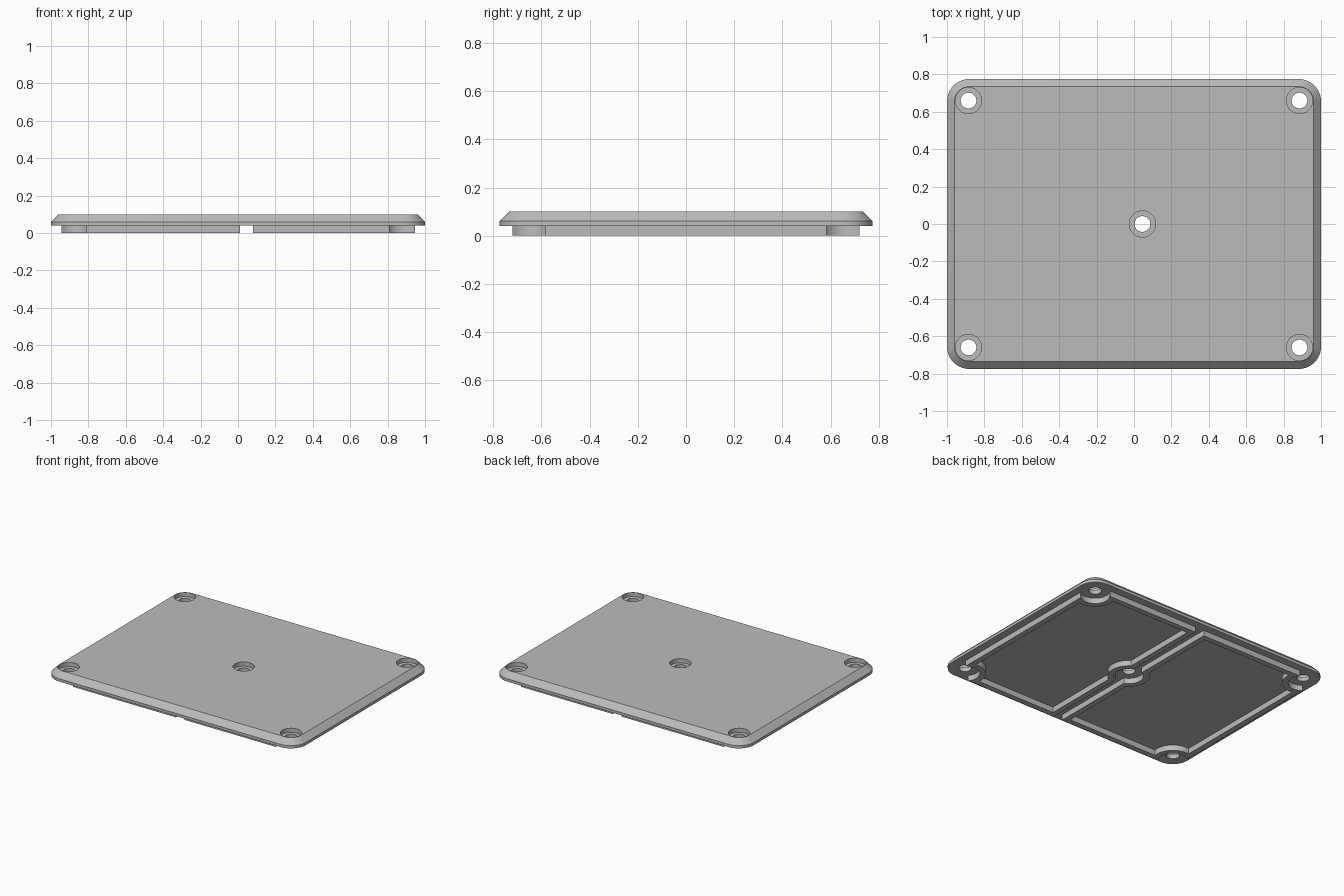
import bpy
import bmesh
from math import atan2, cos, sin, pi, sqrt, radians

if "Cube" in bpy.data.objects:
    bpy.data.objects.remove(bpy.data.objects["Cube"])

HALF_X, HALF_Y = 1.0, 0.775        # plate half size
UNDER, EDGE, TOP = 0.04, 0.06, 0.10  # plate heights
CORNER = 0.12                      # plate corner radius
SCREW_X, SCREW_Y, MID_X = 0.885, 0.66, 0.045
RIB_X, RIB_Y, RIB_T = 0.945, 0.72, 0.04
SCOOP, CHANNEL = 0.097, 0.035      # rib clearance radius, half channel width

grey = bpy.data.materials.new("light_grey")
grey.use_nodes = True
colour = (0.5, 0.5, 0.5, 1)
grey.diffuse_color = colour
grey.node_tree.nodes["Principled BSDF"].inputs["Base Color"].default_value = colour


def finish(bm, name):
    bmesh.ops.recalc_face_normals(bm, faces=bm.faces)
    mesh = bpy.data.meshes.new(name)
    bm.to_mesh(mesh)
    bm.free()
    obj = bpy.data.objects.new(name, mesh)
    bpy.context.collection.objects.link(obj)
    mesh.materials.append(grey)
    return obj


def ring(bm, points, z):
    return [bm.verts.new((x, y, z)) for x, y in points]


def bridge(bm, a, b):
    for i in range(len(a)):
        j = (i + 1) % len(a)
        bm.faces.new((a[i], a[j], b[j], b[i]))


def loft(bm, layers):
    """Closed solid through (outline, height) layers."""
    rings = [ring(bm, points, z) for points, z in layers]
    for a, b in zip(rings, rings[1:]):
        bridge(bm, a, b)
    bm.faces.new(rings[0])
    bm.faces.new(rings[-1])


def arc(cx, cy, r, start, end, steps=14):
    return [(cx + r * cos(start + (end - start) * i / steps),
             cy + r * sin(start + (end - start) * i / steps))
            for i in range(steps + 1)]


def rounded_rect(inset):
    points = []
    for k, (sx, sy) in enumerate(((1, 1), (-1, 1), (-1, -1), (1, -1))):
        points += arc(sx * (HALF_X - CORNER), sy * (HALF_Y - CORNER),
                      CORNER - inset, k * pi / 2, (k + 1) * pi / 2)
    return points


def circle(cx, cy, r):
    return arc(cx, cy, r, 0, 2 * pi, 48)[:-1]


def select(obj):
    bpy.ops.object.select_all(action="DESELECT")
    obj.select_set(True)
    bpy.context.view_layer.objects.active = obj


def smooth(obj):
    select(obj)
    bpy.ops.object.shade_smooth_by_angle(angle=radians(30))


# Cover plate with chamfered upper edge
bm = bmesh.new()
loft(bm, [(rounded_rect(0), UNDER), (rounded_rect(0), EDGE),
          (rounded_rect(TOP - EDGE), TOP)])
plate = finish(bm, "cover_plate")

# Counterbored screw holes
bm = bmesh.new()
holes = [(sx * SCREW_X, sy * SCREW_Y) for sx in (-1, 1) for sy in (-1, 1)]
for x, y in holes + [(MID_X, 0)]:
    small, large = circle(x, y, 0.042), circle(x, y, 0.07)
    loft(bm, [(small, 0), (small, 0.07), (large, 0.07), (large, 0.15)])
cutter = finish(bm, "screw_hole_cutter")
cutter.hide_render = True
select(plate)
cut = plate.modifiers.new("screw_holes", "BOOLEAN")
cut.operation, cut.solver, cut.object = "DIFFERENCE", "EXACT", cutter
bpy.ops.object.modifier_apply(modifier=cut.name)
bpy.data.objects.remove(cutter)
smooth(plate)


def rib_outline(side, inset):
    """Chamber outline scooped around the corner and middle screws."""
    r = SCOOP + inset
    x, y = RIB_X - inset, RIB_Y - inset
    dx, dy = x - SCREW_X, y - SCREW_Y
    inner = CHANNEL + inset
    top = arc(SCREW_X, SCREW_Y, r,
              2 * pi - atan2(sqrt(r * r - dx * dx), dx),
              pi - atan2(dy, sqrt(r * r - dy * dy)))
    bottom = [(px, -py) for px, py in reversed(top)]
    half = atan2(sqrt(r * r - inner * inner), inner)
    middle = arc(0, 0, r, half, -half, 24)
    mid = [(MID_X + side * px, py)
           for px, py in [(inner, y)] + middle + [(inner, -y)]]
    outer = [(side * px, py) for px, py in bottom + top]
    return outer + mid


# Two locating rib frames below the plate
for side, name in ((1, "left_rib_frame"), (-1, "right_rib_frame")):
    bm = bmesh.new()
    outside, inside = rib_outline(side, 0), rib_outline(side, RIB_T)
    rings = [ring(bm, outside, 0), ring(bm, outside, UNDER),
             ring(bm, inside, UNDER), ring(bm, inside, 0)]
    for a, b in zip(rings, rings[1:] + rings[:1]):
        bridge(bm, a, b)
    smooth(finish(bm, name))
